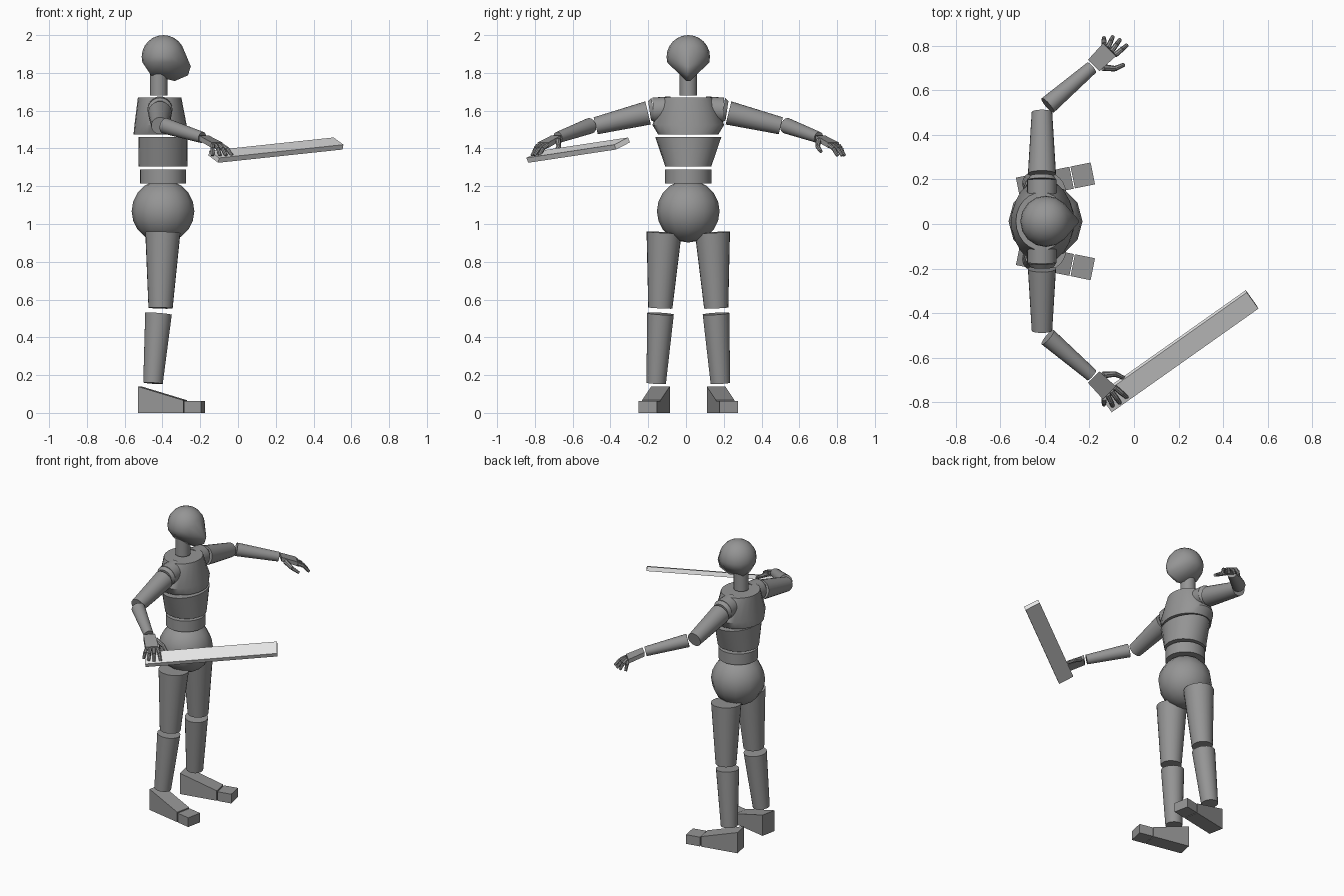
import bpy, bmesh, math
from mathutils import Vector, Matrix

cube = bpy.data.objects.get("Cube")
if cube:
    bpy.data.objects.remove(cube)

MID = 0.012  # y of the figure's mirror plane


def material(name, value):
    mat = bpy.data.materials.new(name)
    colour = (value, value, value, 1)
    mat.use_nodes = True
    mat.diffuse_color = colour
    mat.node_tree.nodes["Principled BSDF"].inputs["Base Color"].default_value = colour
    return mat


BODY = material("body grey", 0.3)
PLANK = material("plank pale grey", 0.8)


def finish(name, bm, mat=BODY, angle=35):
    bmesh.ops.recalc_face_normals(bm, faces=bm.faces)
    mesh = bpy.data.meshes.new(name)
    bm.to_mesh(mesh)
    bm.free()
    mesh.materials.append(mat)
    ob = bpy.data.objects.new(name, mesh)
    bpy.context.collection.objects.link(ob)
    bpy.ops.object.select_all(action="DESELECT")
    ob.select_set(True)
    bpy.context.view_layer.objects.active = ob
    bpy.ops.object.shade_smooth_by_angle(angle=math.radians(angle))
    return ob


def add_limb(bm, a, b, r1, r2, sides=24):
    """Tapered cylinder from a to b."""
    a, b = Vector(a), Vector(b)
    d = b - a
    place = Matrix.Translation((a + b) / 2) @ d.to_track_quat("Z", "Y").to_matrix().to_4x4()
    bmesh.ops.create_cone(bm, cap_ends=True, segments=sides, radius1=r1, radius2=r2,
                          depth=d.length, matrix=place)


def limb(name, a, b, r1, r2):
    bm = bmesh.new()
    add_limb(bm, a, b, r1, r2)
    return finish(name, bm)


def loft(name, rings, sides=24):
    """Stack of ellipses: z, centre x, half depth, half width."""
    bm = bmesh.new()
    loops = []
    for z, cx, rx, ry in rings:
        turns = [2 * math.pi * i / sides for i in range(sides)]
        loops.append([bm.verts.new((cx + rx * math.cos(t), MID + ry * math.sin(t), z)) for t in turns])
    for low, high in zip(loops, loops[1:]):
        for i in range(sides):
            j = (i + 1) % sides
            bm.faces.new((low[i], low[j], high[j], high[i]))
    bm.faces.new(loops[0])
    bm.faces.new(loops[-1])
    return finish(name, bm)


def block(name, corners, mat=BODY):
    """Convex solid around a few corners."""
    bm = bmesh.new()
    for c in corners:
        bm.verts.new(c)
    bmesh.ops.convex_hull(bm, input=bm.verts)
    bmesh.ops.dissolve_limit(bm, angle_limit=0.02, verts=bm.verts, edges=bm.edges)
    return finish(name, bm, mat)


# Head: the top of a ball drawn down to a narrow jaw and face
bm = bmesh.new()
bmesh.ops.create_uvsphere(bm, u_segments=16, v_segments=12, radius=0.115,
                          matrix=Matrix.Translation((-0.395, MID, 1.885)))
bmesh.ops.delete(bm, geom=[v for v in bm.verts if v.co.z < 1.84], context="VERTS")
for x, z, half in ((-0.46, 1.787, 0.035), (-0.335, 1.757, 0.01), (-0.265, 1.787, 0.008), (-0.25, 1.835, 0.008)):
    for y in (-half, half):
        bm.verts.new((x, MID + y, z))
bmesh.ops.delete(bm, geom=list(bm.edges), context="EDGES_FACES")
bmesh.ops.convex_hull(bm, input=bm.verts)
finish("head", bm, angle=55)
limb("neck", (-0.42, MID, 1.68), (-0.42, MID, 1.82), 0.046, 0.046)

# Torso
loft("chest", [(1.475, -0.41, 0.143, 0.16), (1.525, -0.41, 0.138, 0.19), (1.67, -0.415, 0.115, 0.13)])
loft("abdomen", [(1.305, -0.398, 0.13, 0.122), (1.46, -0.398, 0.13, 0.175)])
loft("waist", [(1.215, -0.398, 0.122, 0.122), (1.288, -0.398, 0.122, 0.122)])
bm = bmesh.new()
bmesh.ops.create_uvsphere(bm, u_segments=12, v_segments=10, radius=0.166,
                          matrix=Matrix.Translation((-0.397, MID, 1.068)))
finish("pelvis", bm, angle=55)

for side, s in (("left", 1), ("right", -1)):
    def P(x, y, z):
        return Vector((x, MID + s * y, z))

    # Arm
    bm = bmesh.new()
    add_limb(bm, P(-0.413, 0.09, 1.61), P(-0.413, 0.185, 1.603), 0.066, 0.066)
    add_limb(bm, P(-0.413, 0.185, 1.603), P(-0.413, 0.205, 1.6), 0.066, 0.052)
    finish(side + "_shoulder", bm)
    limb(side + "_upper_arm", P(-0.413, 0.213, 1.588), P(-0.413, 0.49, 1.52), 0.063, 0.046)
    limb(side + "_forearm", P(-0.387, 0.52, 1.52), P(-0.19, 0.69, 1.458), 0.042, 0.03)

    # Hand: flat palm, four bent fingers and a thumb
    start, end = P(-0.181, 0.699, 1.455), P(-0.11, 0.77, 1.417)
    across = P(0.029, -0.029, 0) - P(0, 0, 0)
    thick = Vector((0, 0, 0.014))
    block(side + "_palm", [c + w * across * k + t * thick for c, k in ((start, 0.88), (end, 1))
                           for w in (-1, 1) for t in (-1, 1)])
    bm = bmesh.new()
    tips = ((-0.135, 0.823), (-0.095, 0.828), (-0.063, 0.815), (-0.032, 0.79))
    for i, (x, y) in enumerate(tips):
        root, tip = end + across * (i - 1.5) * 0.56, P(x, y, 1.362)
        bend = root.lerp(tip, 0.55) + thick * 0.8
        add_limb(bm, root, bend, 0.012, 0.011, 8)
        add_limb(bm, bend, tip, 0.011, 0.009, 8)
    thumb = [P(-0.14, 0.69, 1.44), P(-0.085, 0.685, 1.41), P(-0.045, 0.703, 1.383)]
    add_limb(bm, thumb[0], thumb[1], 0.016, 0.012, 8)
    add_limb(bm, thumb[1], thumb[2], 0.012, 0.009, 8)
    finish(side + "_fingers", bm)

    # Leg
    limb(side + "_thigh", P(-0.398, 0.128, 0.955), P(-0.41, 0.148, 0.555), 0.093, 0.064)
    limb(side + "_shin", P(-0.421, 0.147, 0.525), P(-0.45, 0.17, 0.157), 0.071, 0.052)

    # Foot: sloped wedge and toe block, turned outwards
    heel = P(-0.52, 0.147, 0)
    ahead = P(math.cos(0.2), math.sin(0.2), 0) - P(0, 0, 0)
    wide = P(-math.sin(0.2), math.cos(0.2), 0) - P(0, 0, 0)
    up = Vector((0, 0, 1))

    def piece(name, sections):
        block(name, [heel + ahead * d + wide * w * k + up * z
                     for d, h, w in sections for k in (-1, 1) for z in (0, h)])

    piece(side + "_foot", ((0, 0.14, 0.05), (0.245, 0.067, 0.05)))
    piece(side + "_toes", ((0.25, 0.062, 0.05), (0.342, 0.062, 0.05)))

# Plank held in the right hand
near, along = Vector((-0.1, -0.845, 1.35)), Vector((0.658, 0.465, 0.07))
width = Vector((-0.052, 0.073, 0.038))
down = -along.cross(width).normalized() * 0.028
block("plank", [near + along * a + width * w + down * d
                for a in (0, 1) for w in (0, 1) for d in (0, 1)], PLANK)
